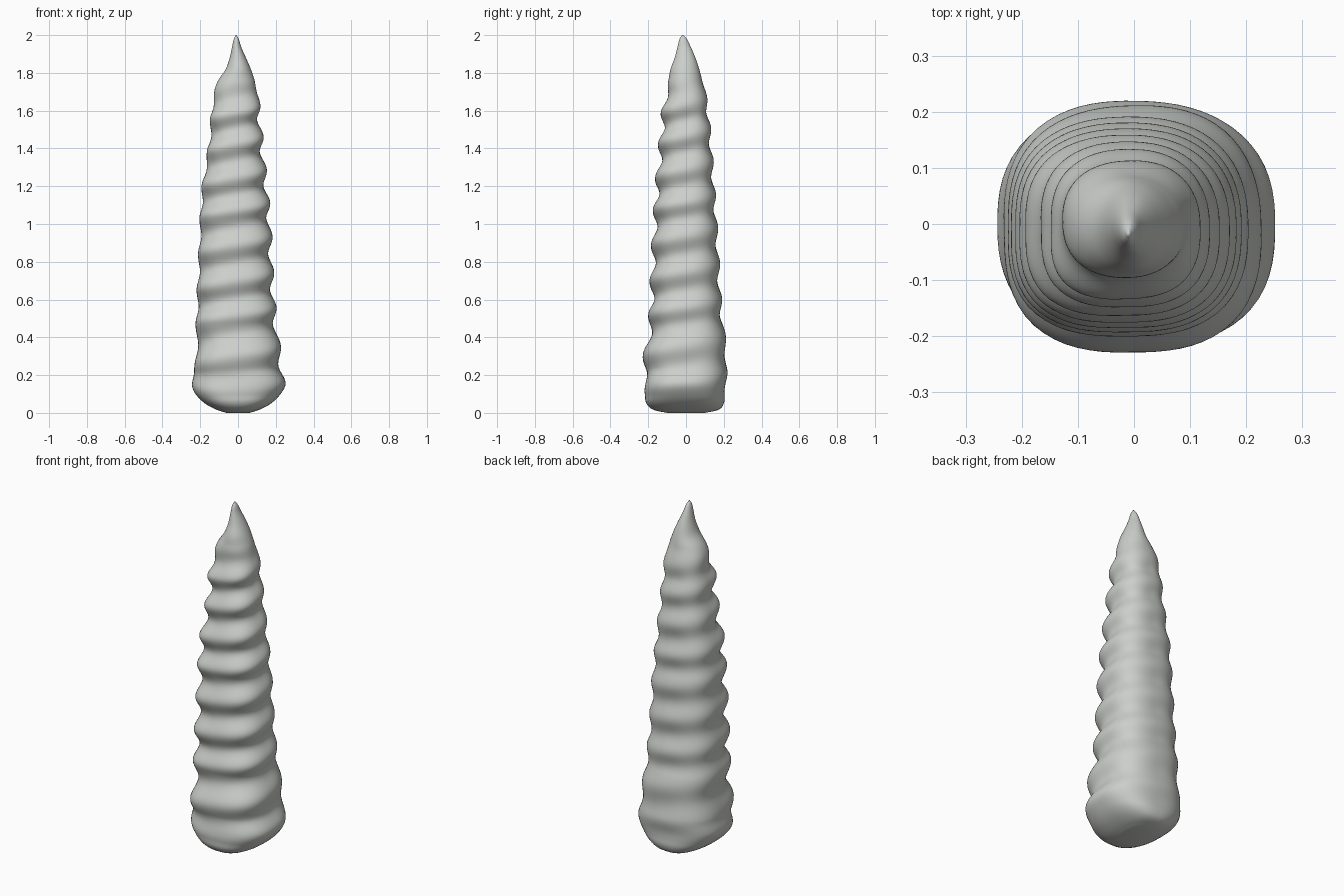
import bpy, bmesh, math

if "Cube" in bpy.data.objects:
    bpy.data.objects.remove(bpy.data.objects["Cube"])

# Smooth body outline: z, x min, x max, y min, y max (spiral is added on top)
OUTLINE = [
    (0.00, -.06, .06, -.10, .10), (0.015, -.11, .11, -.17, .17), (0.05, -.175, .175, -.21, .20),
    (0.10, -.225, .225, -.216, .205), (0.15, -.247, .245, -.216, .207), (0.22, -.228, .232, -.218, .212),
    (0.32, -.218, .218, -.212, .213), (0.45, -.218, .200, -.190, .195), (0.65, -.212, .183, -.180, .178),
    (0.85, -.204, .173, -.172, .168), (1.05, -.196, .162, -.162, .156), (1.20, -.186, .148, -.152, .146),
    (1.40, -.155, .127, -.135, .132), (1.60, -.136, .110, -.118, .115), (1.70, -.124, .103, -.098, .102),
    (1.76, -.105, .088, -.092, .086), (1.82, -.065, .068, -.082, .070), (1.88, -.044, .042, -.060, .050),
    (1.94, -.031, .016, -.044, .024), (1.98, -.022, .004, -.034, .004), (2.00, -.012, -.008, -.020, -.014),
]
# Heights of the spiral groove on the +x side, one per turn
GROOVES = [(0, .04), (1, .25), (2, .47), (3, .65), (4, .84), (5, 1.03), (6, 1.20), (7, 1.38), (8, 1.55), (9, 1.72), (10, 1.90), (11, 2.1)]
# Groove depth every 45 degrees from +x
DEPTH = [.014, .008, .010, .007, .007, .019, .015, .018]


def outline(z):
    i = 0
    while i < len(OUTLINE) - 2 and z > OUTLINE[i + 1][0]:
        i += 1
    p = [OUTLINE[max(0, min(len(OUTLINE) - 1, j))] for j in (i - 1, i, i + 1, i + 2)]
    h = p[2][0] - p[1][0]
    t = (z - p[1][0]) / h
    out = []
    for c in range(1, 5):
        m1 = (p[2][c] - p[0][c]) / max(1e-6, p[2][0] - p[0][0]) * h
        m2 = (p[3][c] - p[1][c]) / max(1e-6, p[3][0] - p[1][0]) * h
        out.append((2*t**3 - 3*t*t + 1)*p[1][c] + (t**3 - 2*t*t + t)*m1
                   + (3*t*t - 2*t**3)*p[2][c] + (t**3 - t*t)*m2)
    return out


def turn(z):
    for (k, a), (_, b) in zip(GROOVES, GROOVES[1:]):
        if z < b:
            return k + (z - a) / (b - a)
    return 11


def depth(ang):
    u = (ang / (math.pi / 4)) % 8
    i, t = int(u), u - int(u)
    t = t * t * (3 - 2 * t)
    return DEPTH[i] * (1 - t) + DEPTH[(i + 1) % 8] * t


def point(z, ang):
    x0, x1, y0, y1 = outline(z)
    cx, cy, a, b = (x0 + x1) / 2, (y0 + y1) / 2, (x1 - x0) / 2, (y1 - y0) / 2
    c, s = math.cos(ang), math.sin(ang)
    # rounded-square cross-section
    n = 2.55 if z < 1.6 else 2.55 - .55 * min(1, (z - 1.6) / .2)
    r = (abs(c / a) ** n + abs(s / b) ** n) ** (-1 / n)
    fade = max(0, min(1, (z - .08) / .15)) * max(0, min(1, (1.78 - z) / .2))
    r -= fade * depth(ang) * math.cos(2 * math.pi * (turn(z) - ang / (2 * math.pi)))
    return cx + r * c, cy + r * s, z


# Horn: lofted rings, denser at both rounded ends
SEG, RINGS = 72, 200
heights = [0, .004, .009] + [.015 + 1.97 * i / RINGS for i in range(RINGS + 1)] + [1.99, 1.996, 2.0]
bm = bmesh.new()
rings = [[bm.verts.new(point(z, 2 * math.pi * i / SEG)) for i in range(SEG)] for z in heights]
for lo, hi in zip(rings, rings[1:]):
    for i in range(SEG):
        j = (i + 1) % SEG
        bm.faces.new((lo[i], lo[j], hi[j], hi[i]))
bm.faces.new(rings[0][::-1])
bm.faces.new(rings[-1])
for f in bm.faces:
    f.smooth = True
mesh = bpy.data.meshes.new("spiral_horn")
bm.to_mesh(mesh)
bm.free()

mat = bpy.data.materials.new("pale grey")
mat.diffuse_color = (.60, .62, .59, 1)
mat.use_nodes = True
mat.node_tree.nodes["Principled BSDF"].inputs["Base Color"].default_value = mat.diffuse_color
mesh.materials.append(mat)
horn = bpy.data.objects.new("spiral_horn", mesh)
bpy.context.collection.objects.link(horn)
